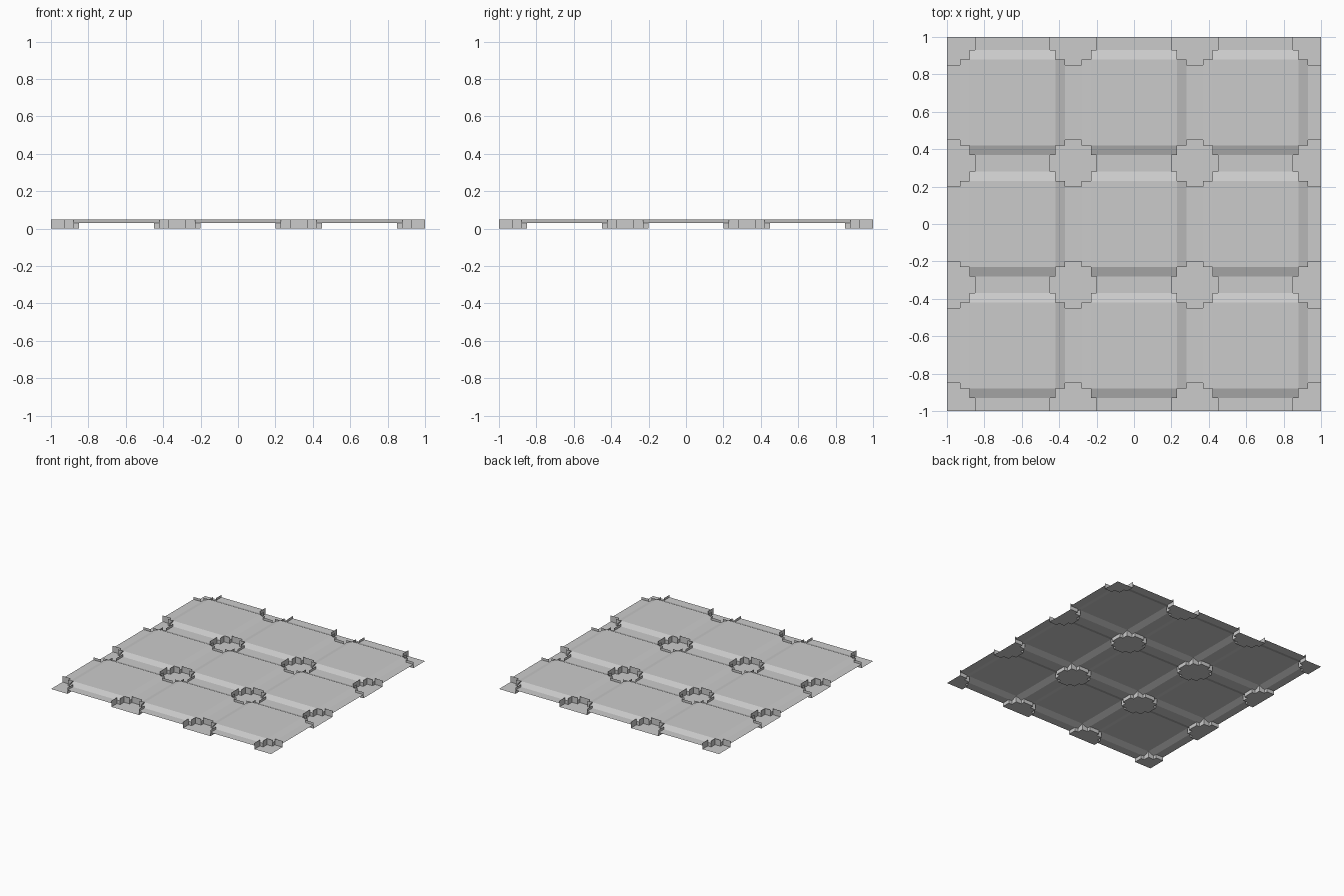
import bpy, bmesh

if "Cube" in bpy.data.objects:
    bpy.data.objects.remove(bpy.data.objects["Cube"])

LOW, TOP = 0.03, 0.05

# joint bands: core half width, slope edge, end of cross arm
bands = [(-1, .07, .12, .15), (-.325, .045, .095, .125),
         (.325, .045, .095, .125), (1, .07, .12, .15)]
lines = {-1.0, 1.0}
for c, *offs in bands:
    for o in offs:
        lines |= {round(v, 4) for v in (c - o, c + o) if abs(v) < 1}
lines = sorted(lines)
n = len(lines) - 1


def zone(v):
    """0 joint floor, 1 slope, 2 cross arm, 3 open tile"""
    return min(sum(abs(v - c) > o for o in offs) for c, *offs in bands)


def height(v):
    return LOW if any(abs(v - c) < offs[0] + 1e-4 for c, *offs in bands) else TOP


kind = [zone((lines[i] + lines[i + 1]) / 2) for i in range(n)]


def is_pit(i, j):
    a, b = sorted((kind[i], kind[j]))
    return b <= 1 or (a, b) == (0, 2)


def finish(bm, name):
    bmesh.ops.remove_doubles(bm, verts=bm.verts, dist=1e-5)
    bmesh.ops.dissolve_limit(bm, angle_limit=0.01, verts=bm.verts, edges=bm.edges)
    me = bpy.data.meshes.new(name)
    bm.to_mesh(me)
    bm.free()
    bpy.context.collection.objects.link(bpy.data.objects.new(name, me))


def quad(bm, pts):
    bm.faces.new([bm.verts.new(p) for p in pts])


sheet, pits = bmesh.new(), bmesh.new()
for i in range(n):
    for j in range(n):
        x0, x1, y0, y1 = lines[i], lines[i + 1], lines[j], lines[j + 1]
        ring = [(x0, y0), (x1, y0), (x1, y1), (x0, y1)]
        if not is_pit(i, j):
            # tiles, sloped edges and joint floors
            quad(sheet, [(x, y, min(height(x), height(y))) for x, y in ring])
            continue
        # recessed cross floors
        quad(pits, [(x, y, 0) for x, y in ring])
        # upright walls around each cross
        for k, (di, dj) in enumerate([(0, -1), (1, 0), (0, 1), (-1, 0)]):
            a, b = i + di, j + dj
            if not (0 <= a < n and 0 <= b < n) or is_pit(a, b):
                continue
            arm_side = 2 in (kind[i], kind[j]) and 3 not in (kind[a], kind[b])
            z = LOW if arm_side else TOP
            p, q = ring[k], ring[(k + 1) % 4]
            quad(pits, [(*q, 0), (*p, 0), (*p, z), (*q, z)])
finish(sheet, "tile_sheet")
finish(pits, "cross_recesses")
